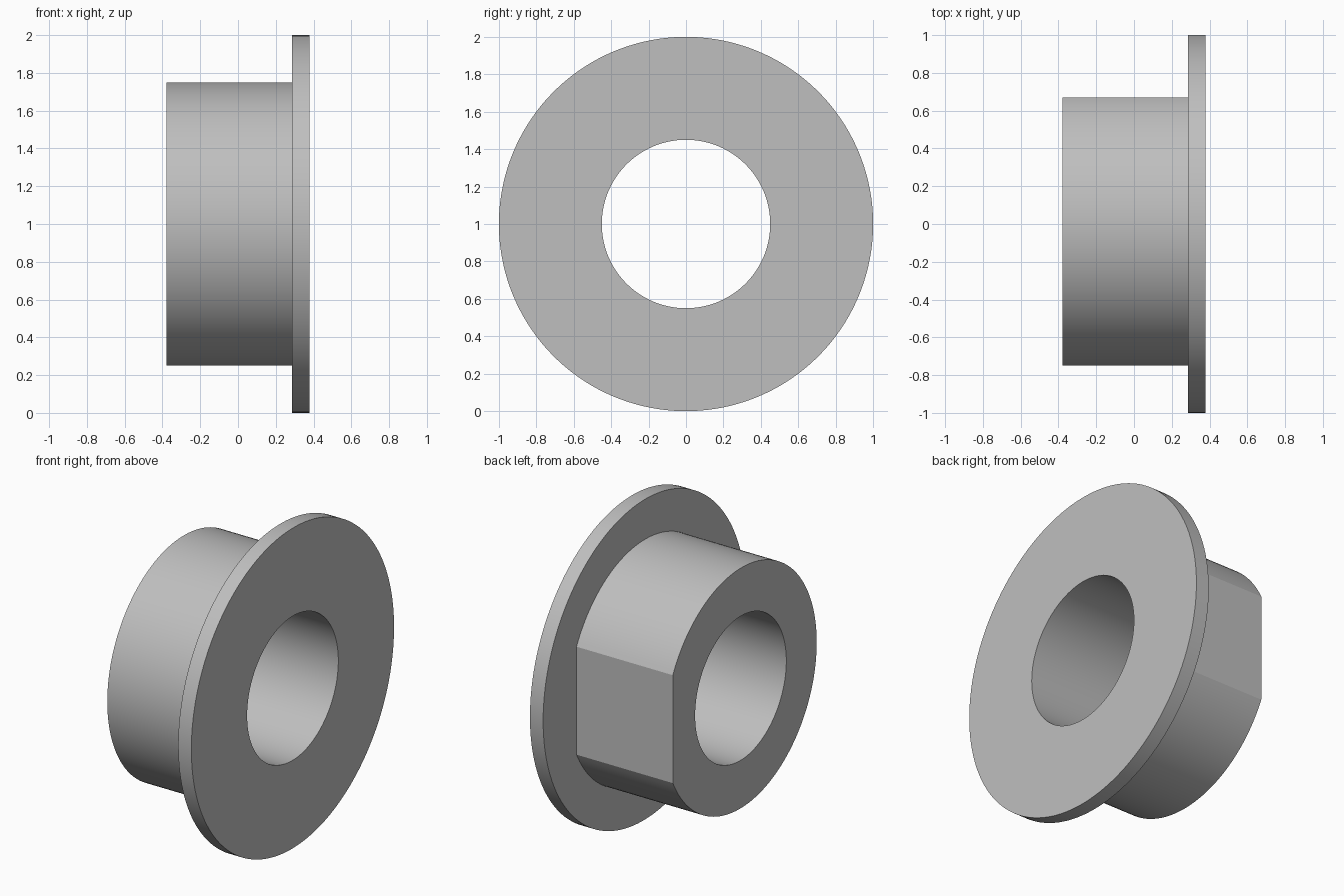
import bpy
import bmesh
from math import acos, cos, sin, pi, radians

cube = bpy.data.objects.get("Cube")
if cube:
    bpy.data.objects.remove(cube, do_unlink=True)

LEFT, SHOULDER, RIGHT = -0.378, 0.287, 0.378
BORE_R, BARREL_R, FLANGE_R = 0.45, 0.75, 1.0
FLAT_Y = 0.67

# Plain grey metal
metal = bpy.data.materials.new("grey metal")
metal.use_nodes = True
colour = (0.52, 0.52, 0.52, 1)
metal.diffuse_color = colour
metal.node_tree.nodes["Principled BSDF"].inputs["Base Color"].default_value = colour

# Shared angles, measured from +y, with steps landing on the flat's edges
half = acos(FLAT_Y / BARREL_R)
flat_steps, arc_steps = 20, 124
angles = [-half + 2 * half * i / flat_steps for i in range(flat_steps)]
angles += [half + (2 * pi - 2 * half) * i / arc_steps for i in range(arc_steps)]

bm = bmesh.new()


def add_loop(x, radius, flat=False):
    """Ring of vertices around the x axis, optionally cut by the flat."""
    ring = []
    for i, a in enumerate(angles):
        r = FLAT_Y / cos(a) if flat and i <= flat_steps else radius
        ring.append(bm.verts.new((x, r * cos(a), 1 + r * sin(a))))
    return ring


# Closed profile: bore, flange face, rim, shoulder, flatted barrel, end face
loops = [
    add_loop(LEFT, BORE_R),
    add_loop(RIGHT, BORE_R),
    add_loop(RIGHT, FLANGE_R),
    add_loop(SHOULDER, FLANGE_R),
    add_loop(SHOULDER, BARREL_R, True),
    add_loop(LEFT, BARREL_R, True),
]
n = len(angles)
for k, a in enumerate(loops):
    b = loops[(k + 1) % len(loops)]
    for i in range(n):
        j = (i + 1) % n
        bm.faces.new((a[i], a[j], b[j], b[i]))
bmesh.ops.recalc_face_normals(bm, faces=bm.faces)

mesh = bpy.data.meshes.new("flanged_bushing")
bm.to_mesh(mesh)
bm.free()
mesh.materials.append(metal)
bushing = bpy.data.objects.new("flanged_bushing", mesh)
bpy.context.collection.objects.link(bushing)

# Smooth round walls, crisp rims and flat edges
bpy.ops.object.select_all(action="DESELECT")
bushing.select_set(True)
bpy.context.view_layer.objects.active = bushing
bpy.ops.object.shade_smooth_by_angle(angle=radians(15))
